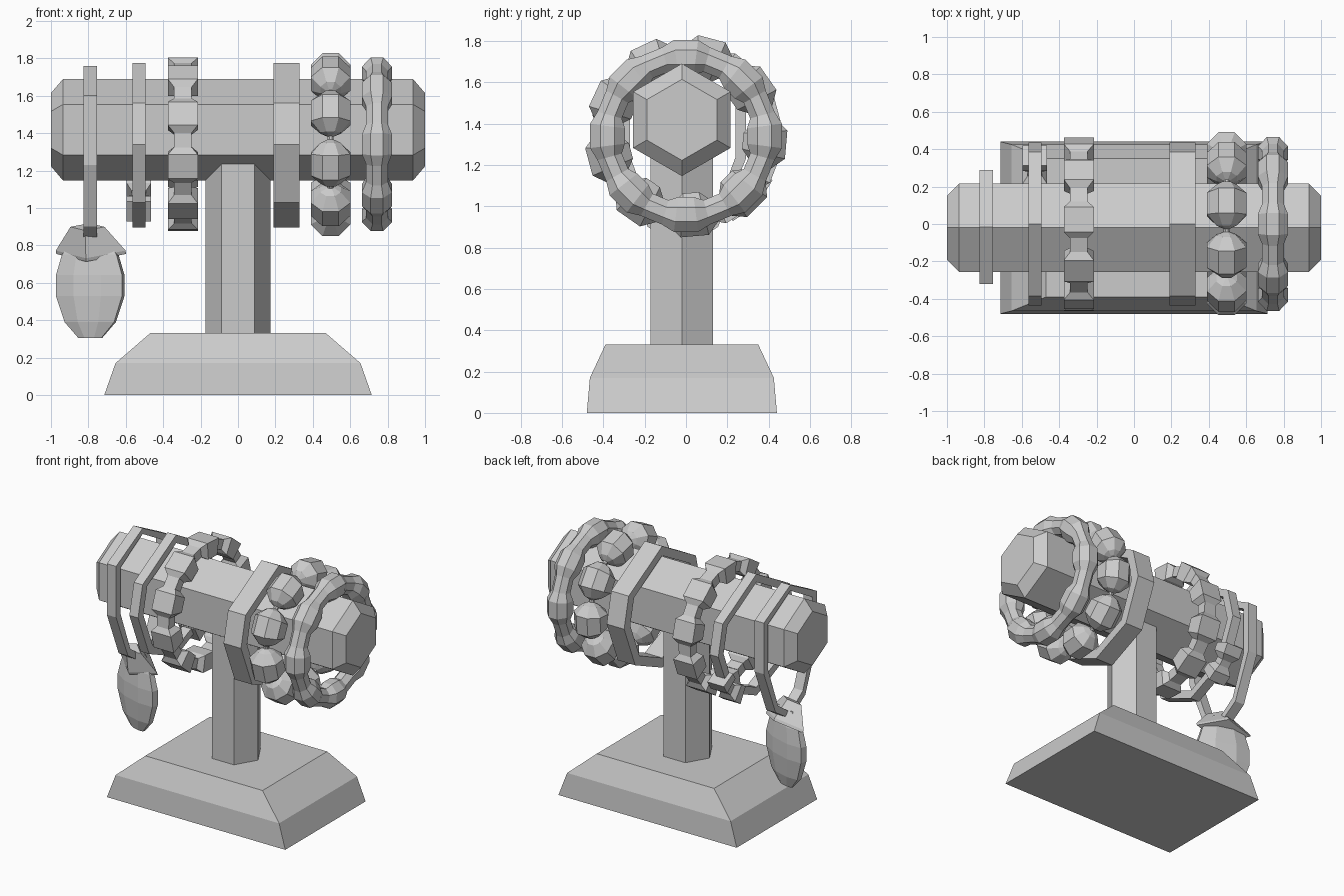
import bpy, bmesh
from math import sin, cos, pi, radians
from mathutils import Matrix, Vector

cube = bpy.data.objects.get("Cube")
if cube:
    bpy.data.objects.remove(cube, do_unlink=True)

GREY = (0.6, 0.6, 0.6, 1)
grey = bpy.data.materials.new("plain_grey")
grey.use_nodes = True
grey.diffuse_color = GREY
grey.node_tree.nodes["Principled BSDF"].inputs["Base Color"].default_value = GREY


def loft(name, loops, closed=False):
    """Skin a list of equal-length vertex loops; cap the ends or join them up."""
    bm = bmesh.new()
    rows = [[bm.verts.new(p) for p in loop] for loop in loops]
    n = len(rows[0])
    pairs = list(zip(rows, rows[1:]))
    if closed:
        pairs.append((rows[-1], rows[0]))
    for a, b in pairs:
        for i in range(n):
            j = (i + 1) % n
            bm.faces.new((a[i], a[j], b[j], b[i]))
    if not closed:
        bm.faces.new(rows[0])
        bm.faces.new(rows[-1])
    bmesh.ops.recalc_face_normals(bm, faces=bm.faces)
    mesh = bpy.data.meshes.new(name)
    bm.to_mesh(mesh)
    bm.free()
    mesh.materials.append(grey)
    ob = bpy.data.objects.new(name, mesh)
    bpy.context.scene.collection.objects.link(ob)
    return ob


def polygon(n, r, phase=0.0):
    return [(r * cos(phase + 2 * pi * i / n), r * sin(phase + 2 * pi * i / n)) for i in range(n)]


MID_Y = -0.02
RING_Z = 1.34

# Stand: stepped base, hexagonal post, hexagonal bar with tapered ends
loft("base", [[(sx * x, MID_Y + sy * y, z) for sx, sy in ((-1, -1), (1, -1), (1, 1), (-1, 1))]
              for x, y, z in ((.715, .46, 0), (.655, .445, .17), (.47, .37, .33))])
loft("post", [[(x, y + MID_Y, z) for x, y in polygon(6, .175)] for z in (.32, 1.4)])
loft("bar", [[(x, y + MID_Y, z + 1.418) for y, z in polygon(6, r, pi / 2)]
             for x, r in ((-1, .196), (-.935, .272), (.935, .272), (1, .196))])


def band(name, x, half_width, thick, side, centre):
    """Flat bangle from a half outline (y, z), mirrored front to back."""
    cy, cz = centre
    outline = side + [(-y, z) for y, z in reversed(side) if y]
    ry = max(y for y, z in side)
    rz = max(abs(z - cz) for y, z in side)
    inner = [(y * (1 - thick / ry), cz + (z - cz) * (1 - thick / rz)) for y, z in outline]
    loops = [[(x + s * half_width, y + cy, z) for y, z in path]
             for path, s in ((outline, -1), (outline, 1), (inner, 1), (inner, -1))]
    return loft(name, loops, closed=True)


# Plain faceted bangles
bangle = [(0, 1.775), (.385, 1.56), (.437, RING_Z), (.31, 1.03), (0, .895)]
band("wide_bangle", .26, .07, .07, bangle, (0, RING_Z))
band("thin_bangle", -.53, .035, .06, bangle, (0, RING_Z))
band("pendant_loop", -.79, .037, .05,
     [(0, 1.76), (.305, 1.6), (.305, 1.23), (.17, .9), (0, .79)], (-.015, 1.32))


def chain(name, x, sides, radius, count, phase, pattern, wide=1.0, start=0, turns=None):
    """Beaded ring: sweep a section whose size follows a repeating pattern."""
    loops = []
    step = 2 * pi / count
    for k in range(turns or count):
        for frac, size in pattern:
            a = radians(phase) + (k + frac) * step
            loops.append([(x + u * wide, (radius + v) * cos(a), RING_Z + (radius + v) * sin(a))
                          for u, v in polygon(sides, size, pi / sides)])
    return loft(name, loops, closed=turns is None)


# Block bead bracelet, round bead bracelet, knobbly bracelet
chain("block_bracelet", -.295, 4, .405, 10, 87,
      [(-.23, .085), (.23, .085), (.36, .05), (.64, .05)], 1.33)
chain("round_bead_bracelet", .495, 8, .385, 9, 155,
      [(-.47, .018), (-.4, .06), (-.2, .115), (.2, .115), (.4, .06), (.47, .018)], .99)
chain("knobbly_bracelet", .743, 8, .383, 8, 0,
      [(-.16, .092), (.16, .092), (.34, .066), (.66, .066)], .95)

# Small hourglass clasp at the lower back of the thin bangle
chain("bangle_clasp", -.53, 4, .41, 10, -45,
      [(-.45, .085), (-.2, .085), (-.05, .05), (.1, .05), (.25, .085), (.5, .085)], 1.1, turns=1)

# Flattened drop pendant with its tilted four-sided cap
turn = Matrix.Translation((-.79, MID_Y, 0)) @ Matrix.Rotation(radians(-17), 4, 'Z')
drop = loft("pendant_drop", [[(x, y * .3, z) for x, y in polygon(8, r, pi / 8)] for r, z in
                             ((.07, .305), (.15, .39), (.2, .53), (.2, .64), (.165, .75), (.08, .86))])
drop.data.transform(turn)
cap = loft("pendant_cap", [[(x, y * .5, z) for x, y in polygon(4, r)]
                           for r, z in ((.195, -.04), (.195, -.02), (.095, .12))])
cap.data.transform(turn @ Matrix.Translation((0, 0, .79)) @ Matrix.Rotation(radians(25), 4, 'X'))
